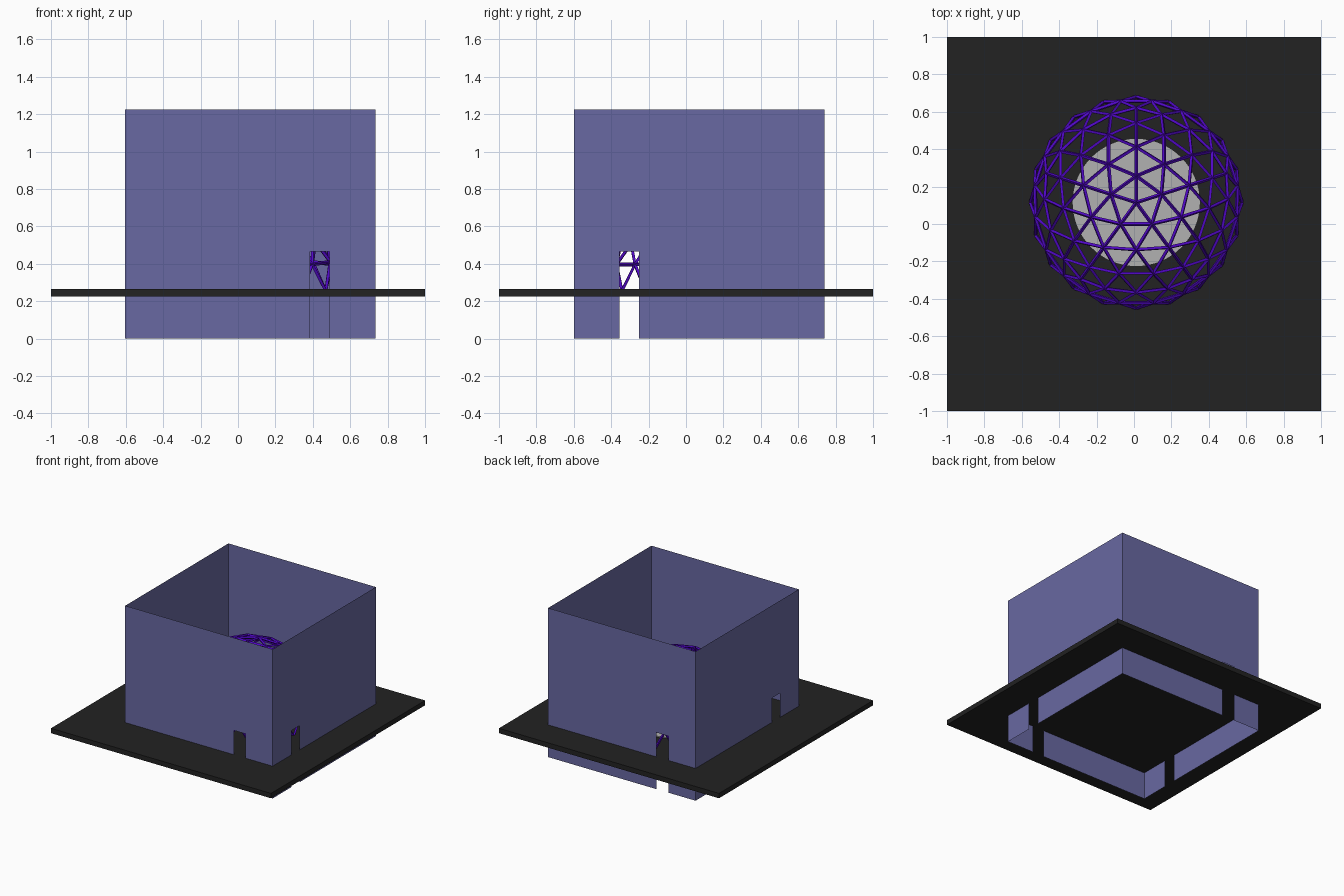
import bpy, bmesh, math
from mathutils import Matrix

if "Cube" in bpy.data.objects:
    bpy.data.objects.remove(bpy.data.objects["Cube"])


def material(name, rgb):
    m = bpy.data.materials.new(name)
    m.diffuse_color = (*rgb, 1)
    m.use_nodes = True
    m.node_tree.nodes["Principled BSDF"].inputs["Base Color"].default_value = m.diffuse_color
    return m


def add_object(name, bm, mat):
    mesh = bpy.data.meshes.new(name)
    bm.to_mesh(mesh)
    bm.free()
    mesh.materials.append(mat)
    ob = bpy.data.objects.new(name, mesh)
    bpy.context.collection.objects.link(ob)
    return ob


black = material("charcoal", (0.016, 0.016, 0.016))
slate = material("slate_blue", (0.14, 0.14, 0.36))
purple = material("purple", (0.08, 0.002, 0.56))
grey = material("light_grey", (0.44, 0.44, 0.44))

# Square ground slab
bm = bmesh.new()
bmesh.ops.create_cube(bm, size=1, matrix=Matrix.Translation((0, 0, 0.245)) @ Matrix.Diagonal((2, 2, 0.04, 1)))
add_object("ground_slab", bm, black)

# Four thin walls, each with a doorway notch
X0, X1, Y0, Y1 = -0.605, 0.735, -0.60, 0.74
TOP, DOOR = 1.225, 0.465


def wall(name, start, end, door, place):
    a, b = door
    profile = [(start, 0), (a, 0), (a, DOOR), (b, DOOR), (b, 0), (end, 0), (end, TOP), (start, TOP)]
    bm = bmesh.new()
    bm.faces.new([bm.verts.new(place(s, z)) for s, z in profile])
    add_object(name, bm, slate)


wall("front_wall", X0, X1, (0.385, 0.49), lambda s, z: (s, Y0, z))
wall("back_wall", X1, X0, (-0.25, -0.36), lambda s, z: (s, Y1, z))
wall("right_wall", Y0, Y1, (-0.355, -0.25), lambda s, z: (X1, s, z))
wall("left_wall", Y1, Y0, (-0.25, -0.355), lambda s, z: (X0, s, z))

# Geodesic dome frame: upper half of a subdivided icosahedron
bm = bmesh.new()
bmesh.ops.create_icosphere(bm, subdivisions=3, radius=0.565, matrix=Matrix.Rotation(math.pi / 2, 4, 'Z'))
bmesh.ops.delete(bm, geom=[v for v in bm.verts if v.co.z < -0.02], context='VERTS')
dome = add_object("dome_frame", bm, purple)
dome.location = (0.012, 0.115, 0.255)
frame = dome.modifiers.new("struts", 'WIREFRAME')
frame.thickness = 0.02
frame.offset = 0
frame.use_boundary = True
frame.use_even_offset = True

# Round floor plate inside the dome
bm = bmesh.new()
bmesh.ops.create_cone(bm, cap_ends=True, segments=64, radius1=0.34, radius2=0.34, depth=0.008,
                      matrix=Matrix.Translation((0.012, 0.115, 0.268)))
add_object("dome_floor", bm, grey)
